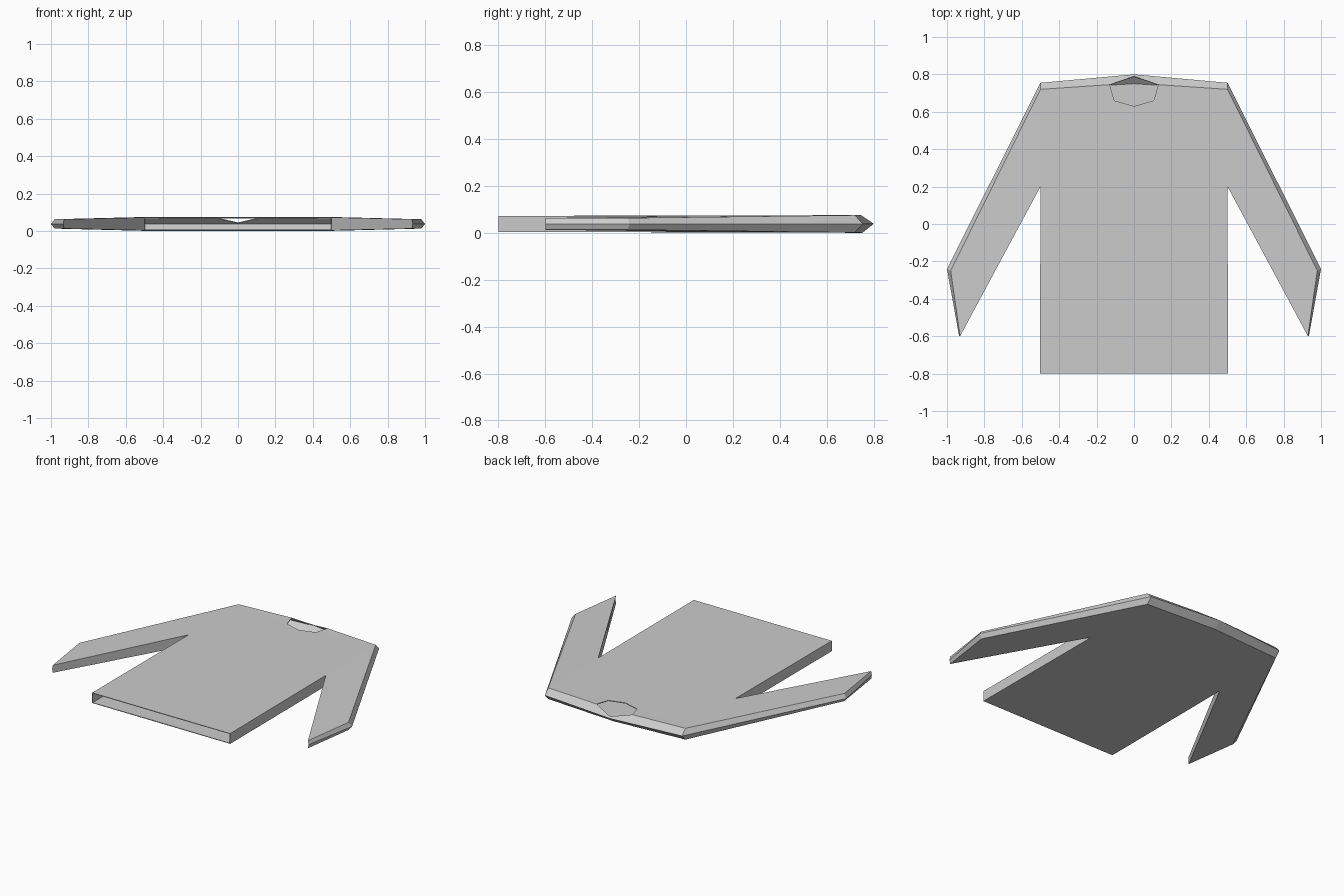
import bpy, bmesh

if "Cube" in bpy.data.objects:
    bpy.data.objects.remove(bpy.data.objects["Cube"])

# Half outline of the garment: name -> (x, y, half thickness)
MID = 0.038
outline = {
    "hem_mid": (0, -0.80, 0.034), "hem": (0.503, -0.80, 0.034),
    "armpit": (0.50, 0.20, 0.035), "shoulder": (0.50, 0.72, 0.037),
    "cuff_out": (0.98, -0.25, 0.025), "cuff_in": (0.93, -0.60, 0.025),
    "neck_side": (0.13, 0.745, 0.038), "neck_low": (0.105, 0.66, 0.037),
    "neck_mid": (0, 0.63, 0.037), "nape": (0, 0.752, 0.038),
}
ridge = {
    "r_nape": (0, 0.80), "r_shoulder": (0.50, 0.755),
    "r_cuff": (1.0, -0.24), "r_cuff_in": (0.935, -0.60),
}

bm = bmesh.new()


def add_half(side):
    def p(name):
        key = name[1:]
        if name in ridge:
            x, y = ridge[name]
            z = MID
        elif name == "neck_back":
            x, y, z = 0, 0.79, 0.046
        else:
            x, y, h = outline[key]
            z = MID + h if name[0] == "+" else MID - h
        return bm.verts.new((side * x, y, z))

    def face(*names):
        bm.faces.new([p(n) for n in names])

    # Front panel with neck hole, back panel without
    face("+hem_mid", "+hem", "+armpit", "+neck_mid")
    face("+armpit", "+shoulder", "+neck_low", "+neck_mid")
    face("+shoulder", "+neck_side", "+neck_low")
    face("+shoulder", "r_shoulder", "r_nape", "neck_back", "+neck_side")
    face("-hem_mid", "-hem", "-armpit", "-shoulder", "-nape")
    face("-nape", "-shoulder", "r_shoulder", "r_nape")
    # Side wall of the body
    face("+hem", "-hem", "-armpit", "+armpit")
    # Sleeve: panels, folded outer edge and folded cuff
    for s in "+-":
        face(s + "armpit", s + "cuff_in", s + "cuff_out", s + "shoulder")
        face(s + "shoulder", s + "cuff_out", "r_cuff", "r_shoulder")
        face(s + "cuff_out", s + "cuff_in", "r_cuff_in", "r_cuff")
    # Underarm wall
    face("+armpit", "-armpit", "-cuff_in", "r_cuff_in", "+cuff_in")


for side in (1, -1):
    add_half(side)
bmesh.ops.remove_doubles(bm, verts=bm.verts, dist=0.0005)
bmesh.ops.recalc_face_normals(bm, faces=bm.faces)

# Make sure the back panel faces down
bm.normal_update()
lowest = min(bm.faces, key=lambda f: f.calc_center_median().z)
if lowest.normal.z > 0:
    bmesh.ops.reverse_faces(bm, faces=bm.faces)

mesh = bpy.data.meshes.new("long_sleeve_shirt")
bm.to_mesh(mesh)
bm.free()
shirt = bpy.data.objects.new("long_sleeve_shirt", mesh)
bpy.context.collection.objects.link(shirt)

# Cloth thickness, growing inward
cloth = shirt.modifiers.new("cloth_thickness", "SOLIDIFY")
cloth.thickness = 0.005
cloth.offset = -1
